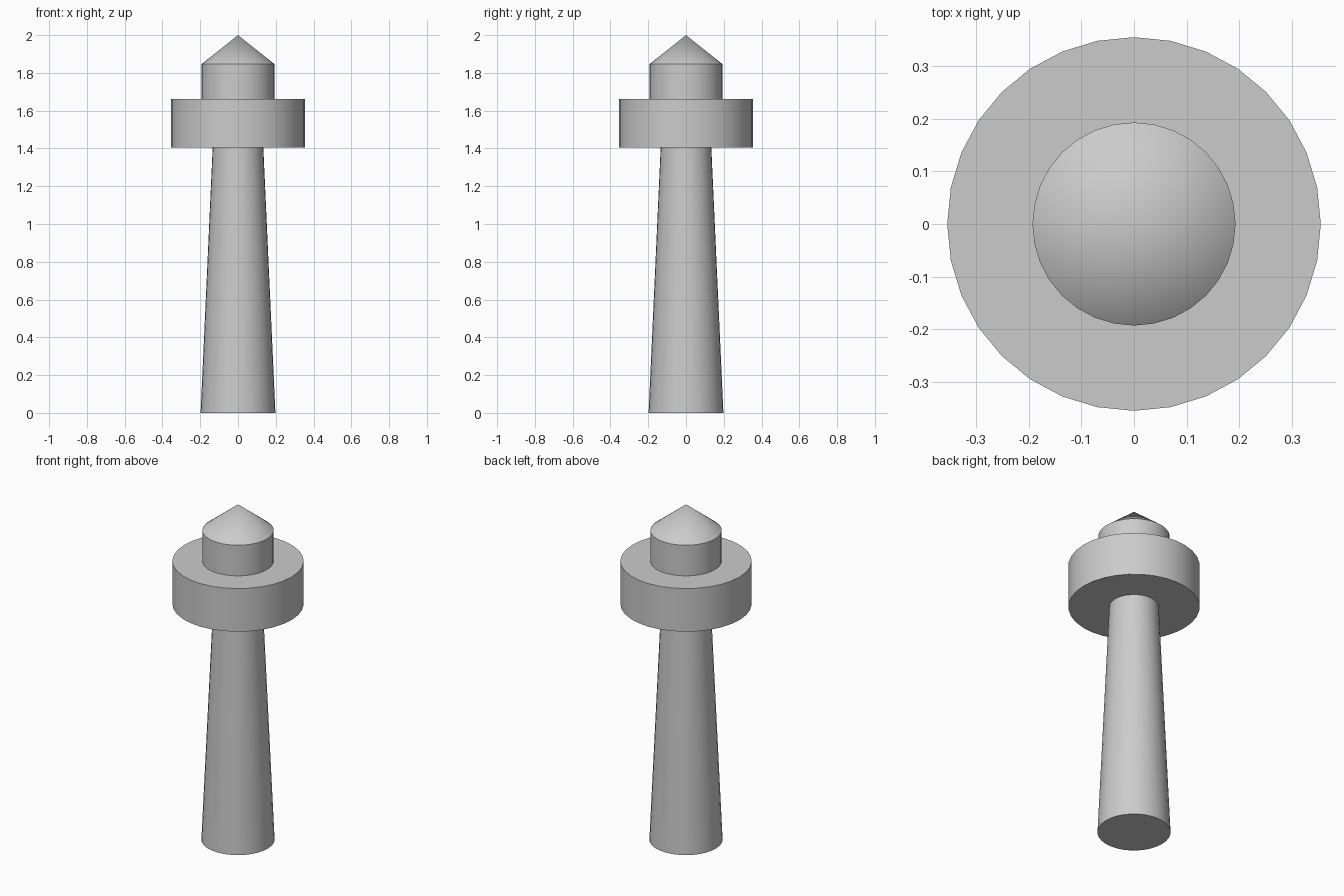
import bpy
import math

if "Cube" in bpy.data.objects:
    bpy.data.objects.remove(bpy.data.objects["Cube"])

SIDES = 32

grey = bpy.data.materials.new("light grey")
grey.diffuse_color = (0.6, 0.6, 0.6, 1.0)
grey.use_nodes = True
grey.node_tree.nodes["Principled BSDF"].inputs["Base Color"].default_value = grey.diffuse_color


def round_part(name, z0, z1, r0, r1):
    """Closed round part from z0 to z1, tapering from radius r0 to r1."""
    bpy.ops.mesh.primitive_cone_add(
        vertices=SIDES, radius1=r0, radius2=r1, depth=z1 - z0,
        location=(0, 0, (z0 + z1) / 2))
    obj = bpy.context.active_object
    obj.name = name
    obj.data.materials.append(grey)
    bpy.ops.object.shade_smooth_by_angle(angle=math.radians(30))
    return obj


# Tapered shaft
round_part("tower", 0.0, 1.406, 0.198, 0.134)
# Wide gallery drum
round_part("gallery", 1.406, 1.663, 0.355, 0.355)
# Narrow lantern room
round_part("lantern_room", 1.663, 1.846, 0.193, 0.193)
# Pointed roof
round_part("roof", 1.846, 2.0, 0.193, 0.0)
